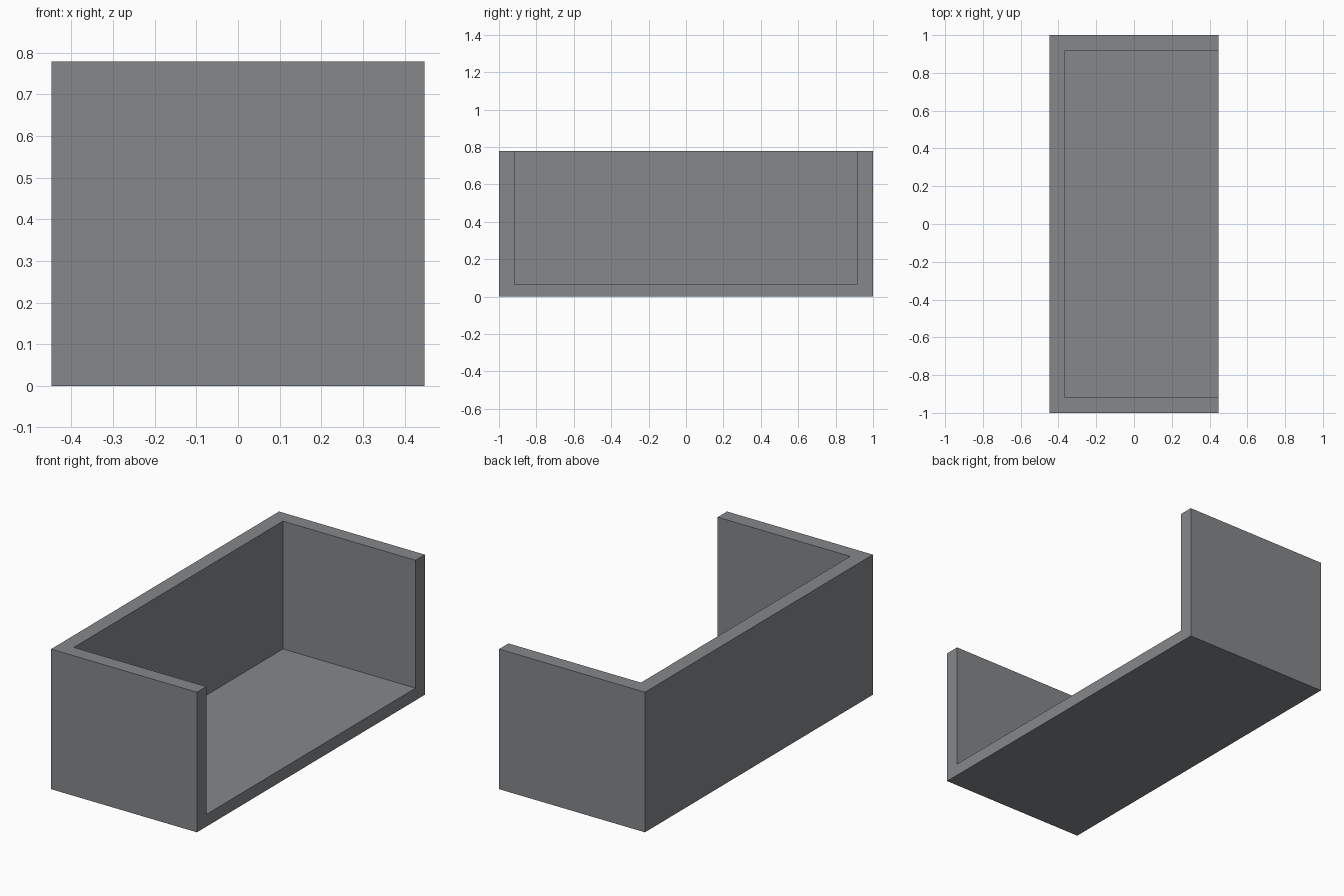
import bpy

if "Cube" in bpy.data.objects:
    bpy.data.objects.remove(bpy.data.objects["Cube"])

# Overall size and wall thicknesses
HALF_X, HALF_Y, HEIGHT = 0.448, 1.0, 0.778
WALL, FLOOR = 0.082, 0.068

grey = bpy.data.materials.new("neutral grey")
grey.diffuse_color = (0.235, 0.245, 0.255, 1)
grey.use_nodes = True
grey.node_tree.nodes["Principled BSDF"].inputs["Base Color"].default_value = grey.diffuse_color


def box(name, lo, hi):
    """Box between two opposite corners, with its scale applied."""
    centre = [(a + b) / 2 for a, b in zip(lo, hi)]
    bpy.ops.mesh.primitive_cube_add(size=1, location=centre)
    obj = bpy.context.object
    obj.name = name
    obj.scale = [b - a for a, b in zip(lo, hi)]
    bpy.ops.object.transform_apply(location=True, rotation=True, scale=True)
    obj.data.materials.append(grey)
    return obj


# Tray body: floor, back wall and two end walls in one solid piece
tray = box("open_tray", (-HALF_X, -HALF_Y, 0), (HALF_X, HALF_Y, HEIGHT))

# Hollow, open to the top and to the +x side
hollow = box("hollow_cutter",
             (-HALF_X + WALL, -HALF_Y + WALL, FLOOR),
             (HALF_X + 0.2, HALF_Y - WALL, HEIGHT + 0.2))
cut = tray.modifiers.new("hollow", 'BOOLEAN')
cut.operation = 'DIFFERENCE'
cut.solver = 'EXACT'
cut.object = hollow

# Bake the cut and remove the cutter
bpy.ops.object.select_all(action='DESELECT')
tray.select_set(True)
bpy.context.view_layer.objects.active = tray
bpy.ops.object.modifier_apply(modifier=cut.name)
bpy.data.objects.remove(hollow)
